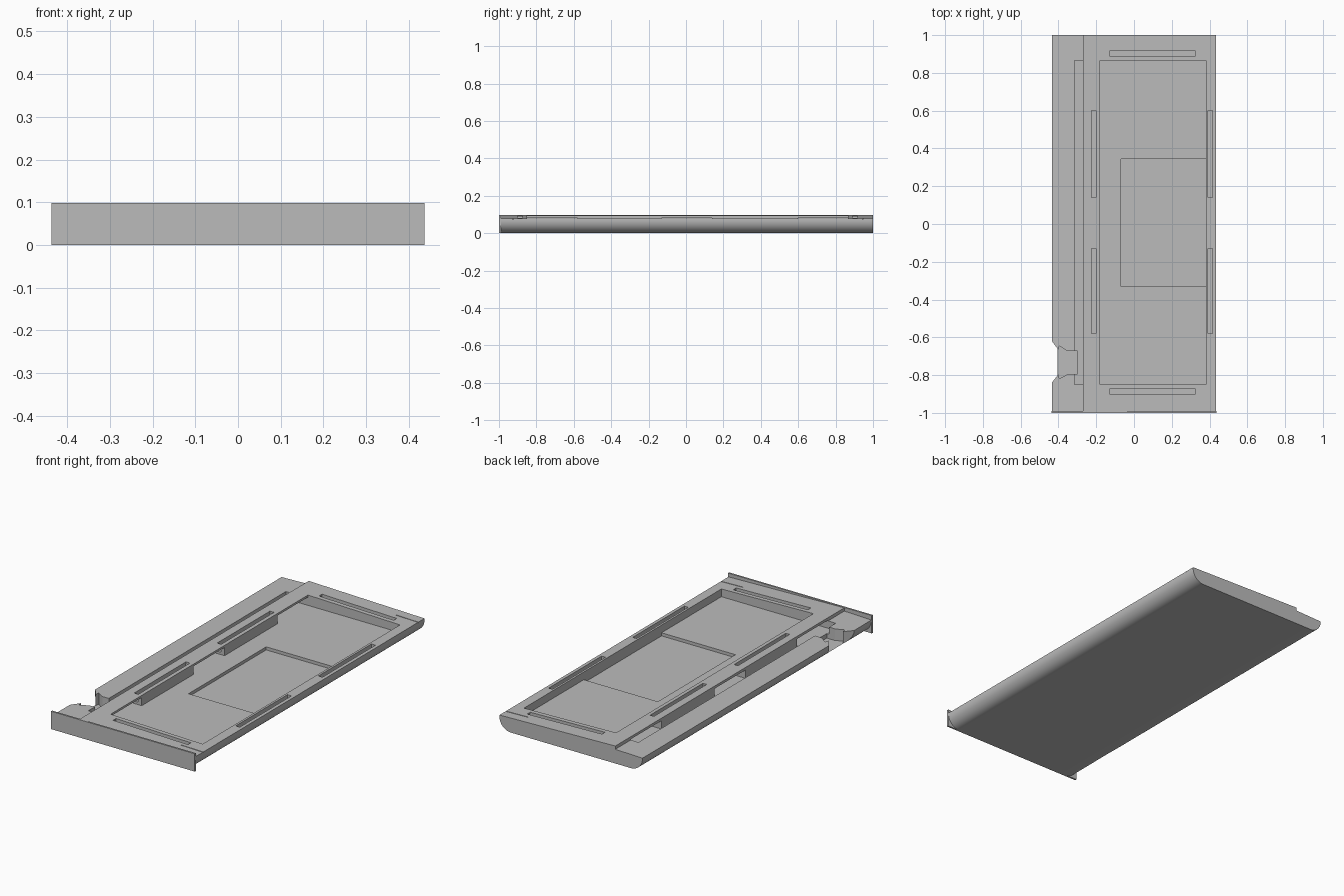
import bpy, bmesh, math

cube = bpy.data.objects.get("Cube")
if cube:
    bpy.data.objects.remove(cube, do_unlink=True)

grey = bpy.data.materials.new("plain grey")
grey.use_nodes = True
GREY = (0.5, 0.5, 0.5, 1)
grey.diffuse_color = GREY
grey.node_tree.nodes["Principled BSDF"].inputs["Base Color"].default_value = GREY


def prism(name, outline, low, high, axis="z"):
    """Extrude an outline along z (outline in x, y) or along y (outline in x, z)."""
    place = (lambda a, b, t: (a, b, t)) if axis == "z" else (lambda a, b, t: (a, t, b))
    bm = bmesh.new()
    face = bm.faces.new([bm.verts.new(place(a, b, low)) for a, b in outline])
    out = bmesh.ops.extrude_face_region(bm, geom=[face])
    moved = [v for v in out["geom"] if isinstance(v, bmesh.types.BMVert)]
    bmesh.ops.translate(bm, verts=moved, vec=place(0, 0, high - low))
    bmesh.ops.recalc_face_normals(bm, faces=bm.faces)
    mesh = bpy.data.meshes.new(name)
    bm.to_mesh(mesh)
    bm.free()
    mesh.materials.append(grey)
    obj = bpy.data.objects.new(name, mesh)
    bpy.context.collection.objects.link(obj)
    return obj


def rect(x0, x1, y0, y1):
    return [(x0, y0), (x1, y0), (x1, y1), (x0, y1)]


def cut(target, outline, low, high=0.2):
    cutter = prism("cutter", outline, low, high)
    cutter.hide_render = True
    bpy.context.view_layer.objects.active = target
    mod = target.modifiers.new("cut", "BOOLEAN")
    mod.operation, mod.solver, mod.object = "DIFFERENCE", "EXACT", cutter
    bpy.ops.object.modifier_apply(modifier=mod.name)
    bpy.data.objects.remove(cutter, do_unlink=True)


# Tray body: rounded lower edges, a low side strip and a gently sloping frame
W, R, STEPS = 0.435, 0.07, 12
arc = [(R * math.sin(a), R * (1 - math.cos(a)))
       for a in (math.pi / 2 * i / STEPS for i in range(STEPS + 1))]
profile = [(W - R + dx, z) for dx, z in arc]
profile += [(W, 0.078), (-0.27, 0.096), (-0.27, 0.078), (-W, 0.073)]
profile += [(-W + R - dx, z) for dx, z in reversed(arc)]
tray = prism("tray_body", profile, -0.992, 1.0, "y")

# Main pocket, side groove, and openings below the bar between them
FLOOR, Y0, Y1 = 0.037, -0.85, 0.865
cut(tray, rect(-0.18, 0.38, Y0, Y1), FLOOR)
cut(tray, rect(-0.315, -0.27, Y0, Y1), FLOOR)
for a, b in ((Y0, -0.58), (-0.13, 0.14), (0.60, Y1)):
    cut(tray, rect(-0.28, -0.17, a, b), FLOOR, 0.082)

# Shallow recess in the pocket floor
cut(tray, rect(-0.07, 0.38, -0.33, 0.345), 0.02)

# Narrow slots around the frame
for a, b in ((-0.58, -0.13), (0.14, 0.60)):
    for x in (-0.225, 0.392):
        cut(tray, rect(x, x + 0.024, a, b), 0.05)
for y in (-0.9, 0.89):
    cut(tray, rect(-0.13, 0.325, y, y + 0.026), 0.05)

# Fine seams near the corners
for y in (-0.927, 0.943):
    cut(tray, rect(0.30, 0.5, y, y + 0.004), 0.074)

# Shaped notch through the side strip
notch = [(-0.5, -0.55), (-0.435, -0.62), (-0.4, -0.667), (-0.395, -0.645),
         (-0.355, -0.672), (-0.3, -0.672), (-0.3, -0.795), (-0.35, -0.795),
         (-0.395, -0.818), (-0.4, -0.795), (-0.435, -0.84), (-0.5, -0.91)]
cut(tray, notch, 0.012)

# Upright front end plate
plate = prism("front_plate", rect(-0.437, 0.437, -1.0, -0.99), 0, 0.098)

for obj in (tray, plate):
    bpy.ops.object.select_all(action="DESELECT")
    obj.select_set(True)
    bpy.context.view_layer.objects.active = obj
    bpy.ops.object.shade_smooth_by_angle(angle=math.radians(25))
